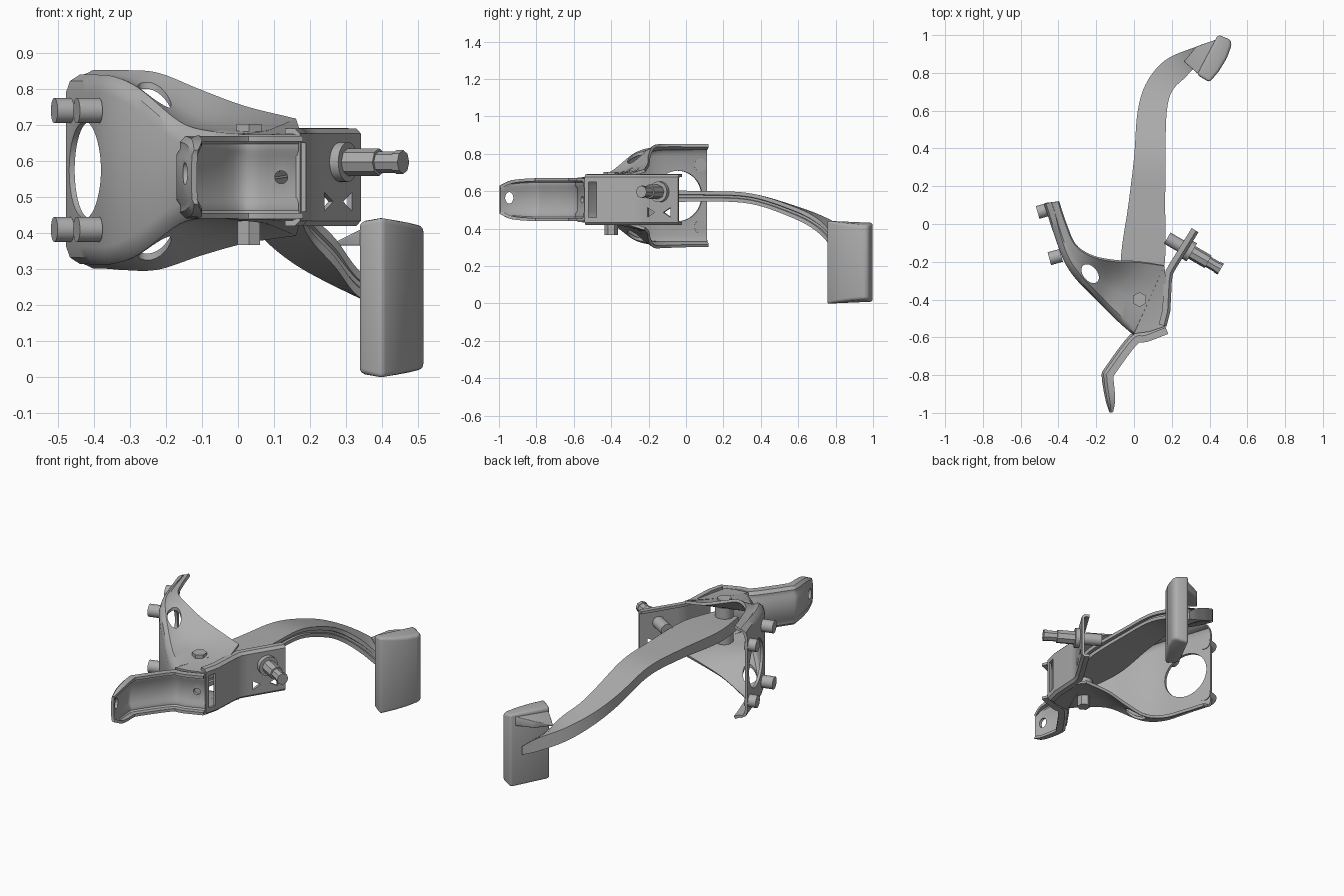
import bpy, bmesh, math
from mathutils import Vector, Quaternion

if "Cube" in bpy.data.objects:
    bpy.data.objects.remove(bpy.data.objects["Cube"])

steel = bpy.data.materials.new("grey steel")
steel.use_nodes = True
GREY = (.42, .42, .42, 1)
steel.diffuse_color = GREY
steel.node_tree.nodes["Principled BSDF"].inputs["Base Color"].default_value = GREY


def activate(obj):
    bpy.ops.object.select_all(action='DESELECT')
    obj.select_set(True)
    bpy.context.view_layer.objects.active = obj


def finish(obj, angle=35):
    activate(obj)
    for modifier in list(obj.modifiers):
        bpy.ops.object.modifier_apply(modifier=modifier.name)
    obj.data.materials.clear()
    obj.data.materials.append(steel)
    bpy.ops.object.shade_smooth_by_angle(angle=math.radians(angle))
    return obj


def smooth_path(points, steps=5):
    """Catmull-Rom resampling of a list of equally long tuples."""
    pts = [Vector(p) for p in points]
    pts = [2 * pts[0] - pts[1]] + pts + [2 * pts[-1] - pts[-2]]
    out = []
    for a, b, c, d in zip(pts, pts[1:], pts[2:], pts[3:]):
        for k in range(steps):
            t = k / steps
            out.append(b + (c - a) * t / 2 + (a * 2 - b * 5 + c * 4 - d) * t * t / 2
                       + (b * 3 - a - c * 3 + d) * t ** 3 / 2)
    return out + [pts[-2]]


def loft(name, rows, closed=False, thickness=0):
    """Skin equal rows of points; closed rows become a capped solid."""
    bm = bmesh.new()
    grid = [[bm.verts.new(p) for p in row] for row in rows]
    count = len(grid[0])
    for near, far in zip(grid, grid[1:]):
        for j in range(count if closed else count - 1):
            k = (j + 1) % count
            bm.faces.new((near[j], near[k], far[k], far[j]))
    if closed:
        bm.faces.new(grid[0])
        bm.faces.new(grid[-1])
    bmesh.ops.recalc_face_normals(bm, faces=bm.faces)
    mesh = bpy.data.meshes.new(name)
    bm.to_mesh(mesh)
    bm.free()
    obj = bpy.data.objects.new(name, mesh)
    bpy.context.collection.objects.link(obj)
    if thickness:
        shell = obj.modifiers.new("sheet", 'SOLIDIFY')
        shell.thickness = thickness
        shell.offset = 0
    return obj


def rod(name, centre, axis, radius, length, sides=24, stretch=(1, 1), spin=0):
    bpy.ops.mesh.primitive_cylinder_add(vertices=sides, radius=radius, depth=length, location=centre)
    obj = bpy.context.object
    obj.name = name
    obj.scale = (*stretch, 1)
    obj.rotation_mode = 'QUATERNION'
    obj.rotation_quaternion = (Vector(axis).to_track_quat('Z', 'Y')
                               @ Quaternion(UP, math.radians(spin)))
    return obj


def cut(obj, cutters):
    for cutter in cutters:
        cutter.hide_render = True
        hole = obj.modifiers.new("hole", 'BOOLEAN')
        hole.operation = 'DIFFERENCE'
        hole.solver = 'EXACT'
        hole.object = cutter
    finish(obj)
    for cutter in cutters:
        bpy.data.objects.remove(cutter)


def pressed_strip(name, path, profile):
    """Sweep an (offset, height) profile along a plan path; path z is the taper."""
    rows = []
    for i, p in enumerate(path):
        run = path[min(i + 1, len(path) - 1)] - path[max(i - 1, 0)]
        side = Vector((run.y, -run.x)).normalized()
        taper = p.z
        rows.append([(p.x + side.x * off * taper, p.y + side.y * off * taper,
                      MID + (z - MID) * (.55 + .45 * taper)) for off, z in profile])
    return loft(name, rows, thickness=SHEET)


SHEET = .016
MID = .555
UP = (0, 0, 1)
WALL_NORMAL = (-.96, -.27, 0)

# Mounting bracket: outer edge, inner edge, and the height of each
stations = [
    (-.47, .11, -.40, .12, .825, .845),
    (-.41, -.07, -.36, 0, .825, .845),
    (-.36, -.2, -.31, -.11, .82, .845),
    (-.29, -.3, -.22, -.17, .785, .838),
    (-.17, -.42, -.10, -.195, .69, .79),
    (-.08, -.51, .02, -.2, .668, .745),
    (0, -.58, .16, -.22, .665, .71)]
rows = []
path = smooth_path(stations)
for i, (fx, fy, bx, by, zf, zb) in enumerate(path):
    centre = .577 - .022 * (i / (len(path) - 1)) ** 2
    outer, inner = Vector((fx, fy, zf)), Vector((bx, by, zb))
    inward = (inner - outer).normalized()
    # The plate stays low at the outer side and flares up towards the inner edge
    flare = [outer.lerp(inner, t) - Vector(UP) * (zb - zf) * t * (1 - t) for t in (.8, .6, .4)]
    half = [inner] + flare + [outer + inward * .03, outer + inward * .01 - Vector(UP) * .01,
                              outer - Vector(UP) * .035]
    low = [Vector((p.x, p.y, 2 * centre - p.z)) for p in reversed(half)]
    rows.append(half + low)
bracket = loft("mounting_bracket", rows, thickness=SHEET)
cut(bracket, [
    rod("hole_cutter", (-.42, -.045, .575), WALL_NORMAL, .135, .16, 48),
    rod("slot_cutter", (-.232, -.263, .575), UP, .037, 1, 24, (1, 1.55), 40)])

# Plates that close the bracket around the pivot
for name, flip in (("upper_pivot_plate", False), ("lower_pivot_plate", True)):
    plate = [[(0, -.58, .665), (.08, -.4, .676), (.16, -.22, .71)],
             [(.08, -.57, .665), (.13, -.42, .67), (.168, -.3, .685)],
             [(.17, -.54, .665), (.17, -.5, .665), (.17, -.45, .667)]]
    if flip:
        plate = [[(x, y, 2 * MID - z) for x, y, z in row] for row in plate]
    finish(loft(name, plate, thickness=SHEET))

# Mounting studs on the outer wall
for x, y in ((-.479, .07), (-.417, -.175)):
    for z in (.74, .41):
        finish(rod("mounting_stud", (x, y, z), WALL_NORMAL, .035, .065))

# Front arm: pressed channel with rims
front = smooth_path([(-.12, -.995, .2), (-.135, -.93, .8), (-.153, -.81, 1), (-.135, -.765, 1),
                     (-.01, -.6, 1), (.06, -.58, 1), (.165, -.54, 1)], 4)
channel = [(.045, .662), (.012, .662), (0, .65), (0, .63), (-.01, .615),
           (-.01, .495), (0, .48), (0, .46), (.012, .448), (.045, .448)]
front_arm = pressed_strip("front_arm", front, channel)
cut(front_arm, [
    rod("tip_slot_cutter", (-.13, -.945, .565), (1, 0, 0), .022, .1, 20, (1, 1.4)),
    rod("round_hole_cutter", (.12, -.55, .555), (0, 1, 0), .018, .12)])

# Switch panel on the left side
SWITCH = Vector((.86, -.5, 0)).normalized()
side = [Vector(p) for p in ((.165, -.54, 1), (.185, -.46, 1), (.193, -.3, 1),
                            (.2, -.26, 1), (.22, -.225, 1), (.335, -.04, 1))]
panel = pressed_strip("switch_panel", side,
                      [(-.035, .683), (-.01, .683), (0, .673), (0, .437), (-.01, .427), (-.035, .427)])
bpy.ops.mesh.primitive_cube_add(size=1, location=(.18, -.5, MID))
window = bpy.context.object
window.scale = (.12, .045, .19)
cut(panel, [window,
            rod("lower_cutter", (.243, -.19, .487), SWITCH, .03, .1, 3, spin=-90),
            rod("lower_cutter", (.302, -.093, .487), SWITCH, .03, .1, 3, spin=90)])

# Pedal switch, stepped along its axis
base = Vector((.28, -.135, .597))
for name, start, end, radius, sides in (
        ("switch_plunger", -.12, 0, .034, 20), ("switch_collar", 0, .03, .055, 28),
        ("switch_body", .02, .13, .038, 8), ("switch_plug", .12, .2, .03, 8),
        ("switch_cap", .185, .207, .033, 8)):
    finish(rod(name, base + SWITCH * (start + end) / 2, SWITCH, radius, end - start, sides))

# Pivot bolt
for name, z, radius, height, sides in (
        ("pivot_head", .685, .04, .035, 6), ("pivot_nut", .4, .036, .066, 6),
        ("pivot_sleeve", MID, .05, .215, 28)):
    finish(rod(name, (.03, -.4, z), UP, radius, height, sides))

# Pedal arm: left edge, right edge, mid height, half thickness
arm = [
    (-.04, -.43, .10, -.43, .56, .035),
    (-.07, -.2, .163, -.2, .57, .033),
    (-.03, .1, .165, .1, .573, .028),
    (0, .35, .167, .35, .56, .028),
    (.02, .6, .172, .58, .485, .032),
    (.07, .755, .2, .7, .42, .036),
    (.17, .87, .27, .775, .345, .04),
    (.32, .935, .33, .835, .265, .038),
    (.40, .955, .40, .89, .22, .025)]
rows = []
for lx, ly, rx, ry, z, half in smooth_path(arm, 6):
    left, right = Vector((lx, ly, z)), Vector((rx, ry, z))
    rows.append([left.lerp(right, t) + Vector(UP) * half * s
                 for t, s in ((0, -1), (1, -1), (1, -.3), (.93, -.2), (.93, .2), (1, .3), (1, 1), (0, 1))])
finish(loft("pedal_arm", rows, closed=True), 30)


def block(name, outline, low, high, radius):
    """Plan outline raised between two height rules, with soft edges."""
    obj = loft(name, [[(x, y, rule(x)) for x, y in outline] for rule in (low, high)], closed=True)
    soft = obj.modifiers.new("soft", 'BEVEL')
    soft.width = radius
    soft.segments = 3
    soft.limit_method = 'ANGLE'
    return finish(obj)


# Foot pad and the lip behind its top
block("foot_pad", [(.333, .79), (.4, .75), (.45, .81), (.49, .875), (.517, .945), (.512, .975), (.445, 1.002)],
      lambda x: .25 * abs(x - .4) - .006, lambda x: .447 - .25 * abs(x - .4), .018)
block("pad_lip", [(.265, .86), (.35, .785), (.46, .985), (.33, .94)],
      lambda x: .365, lambda x: .37 + .5 * min(x - .26, .11), .008)
